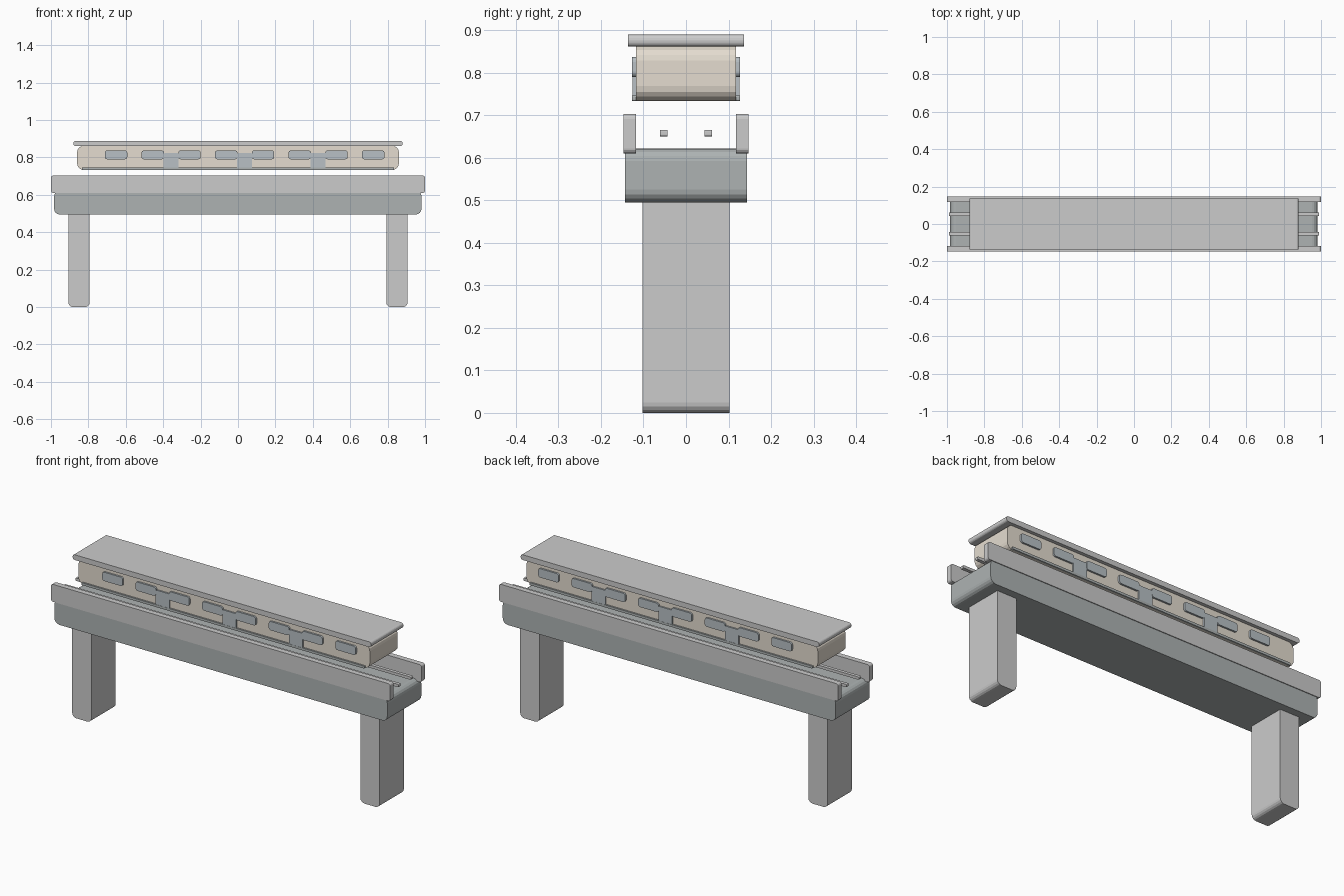
import bpy
from math import sin, cos, pi

if "Cube" in bpy.data.objects:
    bpy.data.objects.remove(bpy.data.objects["Cube"])


def material(name, rgb):
    m = bpy.data.materials.new(name)
    m.diffuse_color = (*rgb, 1)
    m.use_nodes = True
    m.node_tree.nodes["Principled BSDF"].inputs["Base Color"].default_value = m.diffuse_color
    return m


DARK = material("dark_grey", (0.42, 0.45, 0.45))
CREAM = material("cream", (0.78, 0.72, 0.63))
GLASS = material("blue_grey", (0.48, 0.53, 0.56))


def slab(name, x0, x1, y0, y1, z0, z1, r, mat=None, seg=4):
    """Rounded rectangle in XZ, extruded along Y."""
    corners = [(x1 - r, z1 - r, 0), (x0 + r, z1 - r, 1),
               (x0 + r, z0 + r, 2), (x1 - r, z0 + r, 3)]
    profile = []
    for cx, cz, q in corners:
        for i in range(seg + 1):
            a = (q + i / seg) * pi / 2
            profile.append((cx + r * cos(a), cz + r * sin(a)))
    n = len(profile)
    verts = [(x, y, z) for y in (y0, y1) for x, z in profile]
    faces = [tuple(range(n)), tuple(reversed(range(n, 2 * n)))]
    faces += [(i, i + n, (i + 1) % n + n, (i + 1) % n) for i in range(n)]
    mesh = bpy.data.meshes.new(name)
    mesh.from_pydata(verts, [], faces)
    obj = bpy.data.objects.new(name, mesh)
    bpy.context.collection.objects.link(obj)
    if mat:
        mesh.materials.append(mat)
    return obj


def both_sides(name, x0, x1, ya, yb, z0, z1, r, mat=None):
    """A slab at +y and its mirror at -y."""
    slab(name + "_back", x0, x1, ya, yb, z0, z1, r, mat)
    slab(name + "_front", x0, x1, -yb, -ya, z0, z1, r, mat)


# Pillars
for side, cx in (("left", -0.85), ("right", 0.85)):
    slab(f"pillar_{side}", cx - 0.057, cx + 0.057, -0.102, 0.102, 0, 0.55, 0.025)

# Track bed, side walls and rails
slab("girder", -0.983, 0.981, -0.143, 0.143, 0.495, 0.622, 0.03, DARK)
both_sides("side_wall", -1, 1, 0.118, 0.147, 0.61, 0.703, 0.012)
both_sides("rail", -0.99, 0.99, 0.043, 0.061, 0.65, 0.665, 0.004)

# Train body, roof and skirts
slab("train_body", -0.86, 0.86, -0.1175, 0.1175, 0.733, 0.863, 0.035, CREAM)
slab("train_roof", -0.88, 0.88, -0.136, 0.136, 0.861, 0.889, 0.012)
both_sides("skirt", -0.835, 0.835, 0.114, 0.1265, 0.733, 0.746, 0.004, DARK)

# Windows, with doors in every other gap
for k in range(8):
    cx = -0.652 + 0.1964 * k
    both_sides(f"window_{k}", cx - 0.06, cx + 0.06, 0.112, 0.127,
               0.79, 0.837, 0.012, GLASS)
    if k in (1, 3, 5):
        dx = cx + 0.0982
        both_sides(f"door_{k}", dx - 0.04, dx + 0.04, 0.112, 0.1255,
                   0.738, 0.823, 0.006, GLASS)
